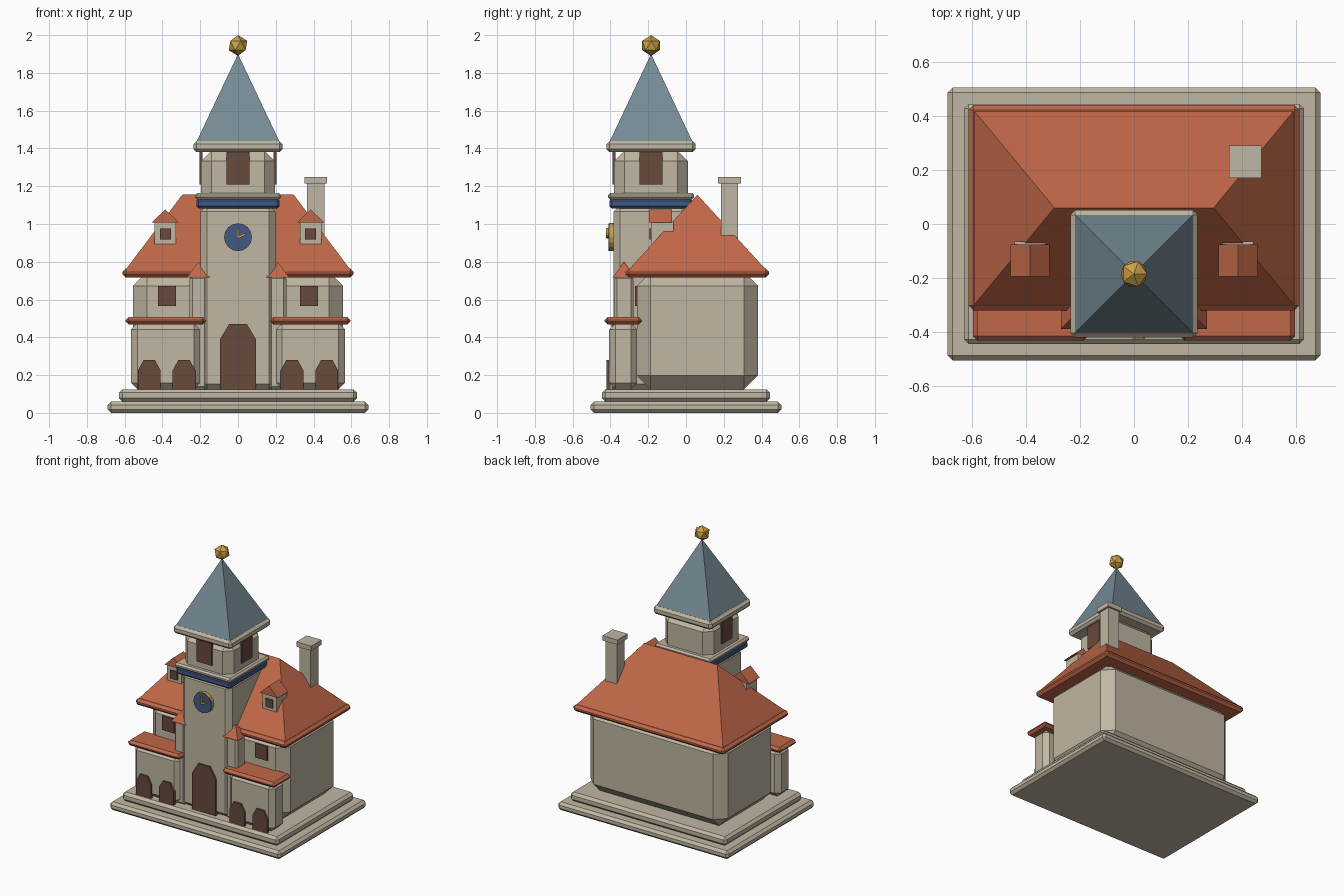
import bpy
import bmesh
import math
from mathutils import Matrix, Vector

cube = bpy.data.objects.get("Cube")
if cube:
    bpy.data.objects.remove(cube)


def material(name, rgb):
    mat = bpy.data.materials.new(name)
    mat.use_nodes = True
    colour = (*rgb, 1)
    mat.diffuse_color = colour
    mat.node_tree.nodes["Principled BSDF"].inputs["Base Color"].default_value = colour
    return mat


stone = material("warm stone", (0.53, 0.47, 0.36))
tile = material("terracotta", (0.53, 0.135, 0.065))
slate = material("slate blue", (0.18, 0.255, 0.30))
wood = material("dark wood", (0.135, 0.068, 0.046))
blue = material("deep blue", (0.055, 0.10, 0.23))
gold = material("gold", (0.60, 0.36, 0.06))


def finish(name, bm, mat, bevel=0):
    bmesh.ops.recalc_face_normals(bm, faces=bm.faces)
    mesh = bpy.data.meshes.new(name)
    bm.to_mesh(mesh)
    bm.free()
    mesh.materials.append(mat)
    obj = bpy.data.objects.new(name, mesh)
    bpy.context.collection.objects.link(obj)
    if bevel:
        mod = obj.modifiers.new("chamfer", "BEVEL")
        mod.width = bevel
        mod.segments = 1
    return obj


def box(name, mat, x, y, hx, hy, z0, z1, bevel=0):
    """Box from its plan centre, half sizes and height range."""
    bm = bmesh.new()
    bmesh.ops.create_cube(bm, size=2)
    for v in bm.verts:
        v.co = Vector((x + v.co.x * hx, y + v.co.y * hy, z1 if v.co.z > 0 else z0))
    return finish(name, bm, mat, bevel)


def hip_roof(name, mat, x, y, hx, hy, z0, z1, ridge=0):
    """Hipped roof; a zero ridge gives a pyramid."""
    bm = bmesh.new()
    base = [bm.verts.new((x + sx * hx, y + sy * hy, z0))
            for sx, sy in ((-1, -1), (1, -1), (1, 1), (-1, 1))]
    left = bm.verts.new((x - ridge, y, z1))
    right = bm.verts.new((x + ridge, y, z1)) if ridge else left
    a, b, c, d = base
    bm.faces.new(base)
    for loop in ((a, b, right, left), (b, c, right), (c, d, left, right), (d, a, left)):
        bm.faces.new(list(dict.fromkeys(loop)))
    return finish(name, bm, mat)


def prism(name, mat, outline, y0, y1):
    """Extrude an x-z outline from y0 to y1."""
    bm = bmesh.new()
    front = bm.faces.new([bm.verts.new((px, y0, pz)) for px, pz in outline])
    ext = bmesh.ops.extrude_face_region(bm, geom=[front], use_keep_orig=True)
    for v in ext["geom"]:
        if isinstance(v, bmesh.types.BMVert):
            v.co.y = y1
    return finish(name, bm, mat)


def arch(name, x, half, z0, shoulder, top, y0, y1):
    return prism(name, wood, [(x - half, z0), (x + half, z0), (x + half, shoulder),
                              (x + half * 0.5, top), (x - half * 0.5, top),
                              (x - half, shoulder)], y0, y1)


def disc(name, mat, radius, z, y0, y1, sides=16):
    outline = [(radius * math.cos(math.tau * i / sides),
                z + radius * math.sin(math.tau * i / sides)) for i in range(sides)]
    return prism(name, mat, outline, y0, y1)


# Stepped base
box("lower_step", stone, 0, 0, 0.69, 0.505, 0, 0.06, 0.018)
box("upper_step", stone, 0, 0, 0.63, 0.445, 0.06, 0.125, 0.018)

# Main hall
HALL_Y = 0.06
box("hall", stone, 0, HALL_Y, 0.555, 0.32, 0.125, 0.745, 0.072)
box("hall_eaves", tile, 0, HALL_Y, 0.612, 0.38, 0.717, 0.765, 0.018)
hip_roof("hall_roof", tile, 0, HALL_Y, 0.594, 0.362, 0.76, 1.155, 0.295)

# Chimney
box("chimney", stone, 0.412, 0.23, 0.046, 0.046, 0.8, 1.22)
box("chimney_cap", stone, 0.412, 0.23, 0.06, 0.06, 1.215, 1.25)

# Clock tower
TOWER_Y = -0.185
box("tower", stone, 0, TOWER_Y, 0.198, 0.198, 0.12, 1.1, 0.034)
box("tower_band", blue, 0, TOWER_Y, 0.22, 0.22, 1.083, 1.135, 0.012)
box("tower_ledge", stone, 0, TOWER_Y, 0.228, 0.228, 1.13, 1.165, 0.012)
box("belfry", stone, 0, TOWER_Y, 0.196, 0.196, 1.11, 1.388, 0.055)
box("spire_cornice", stone, 0, TOWER_Y, 0.236, 0.236, 1.38, 1.44, 0.017)
hip_roof("spire", slate, 0, TOWER_Y, 0.22, 0.22, 1.435, 1.9)
arch("main_door", 0, 0.095, 0.125, 0.39, 0.47, -0.395, -0.375)

# Belfry openings on the front and both sides
box("belfry_front_opening", wood, 0, -0.382, 0.061, 0.008, 1.21, 1.382)
for side, word in ((-1, "right"), (1, "left")):
    box("belfry_" + word + "_opening", wood, side * 0.197, TOWER_Y, 0.008, 0.061, 1.21, 1.382)

# Finial
bm = bmesh.new()
bmesh.ops.create_icosphere(bm, subdivisions=1, radius=0.055,
                           matrix=Matrix.Translation((0, TOWER_Y, 1.945)))
finish("finial", bm, gold)

# Clock
CLOCK_Z = 0.93
disc("clock_rim", gold, 0.074, CLOCK_Z, -0.405, -0.375)
disc("clock_face", blue, 0.072, CLOCK_Z, -0.411, -0.404)
box("minute_hand", gold, 0, -0.417, 0.006, 0.007, CLOCK_Z - 0.006, CLOCK_Z + 0.05)
hour = box("hour_hand", gold, 0, 0, 0.02, 0.007, -0.006, 0.006)
hour.location = (0.02, -0.417, CLOCK_Z + 0.008)
hour.rotation_euler.y = -0.4

# Matching parts on both sides of the tower
for side, word in ((-1, "right_"), (1, "left_")):
    # Low arcade wing
    wing_x = side * 0.383
    box(word + "wing", stone, wing_x, -0.333, 0.183, 0.074, 0.125, 0.475, 0.033)
    box(word + "wing_roof", tile, wing_x, -0.333, 0.213, 0.099, 0.468, 0.508, 0.017)
    for i, x in enumerate((0.286, 0.47)):
        arch(word + "arch_" + str(i + 1), side * x, 0.06, 0.125, 0.225, 0.28, -0.42, -0.4)

    # Corner turret
    box(word + "turret", stone, side * 0.21, -0.328, 0.046, 0.05, 0.125, 0.725, 0.014)
    hip_roof(word + "turret_roof", tile, side * 0.21, -0.328, 0.06, 0.06, 0.718, 0.8)

    # Upper window
    box(word + "window", wood, side * 0.375, -0.26, 0.048, 0.01, 0.567, 0.672)

    # Dormer
    dx = side * 0.385
    box(word + "dormer", stone, dx, -0.125, 0.057, 0.06, 0.895, 1.012)
    prism(word + "dormer_roof", tile, [(dx - 0.073, 1.007), (dx + 0.073, 1.007),
                                       (dx, 1.077)], -0.195, -0.075)
    box(word + "dormer_window", wood, dx, -0.187, 0.029, 0.007, 0.917, 0.977)
